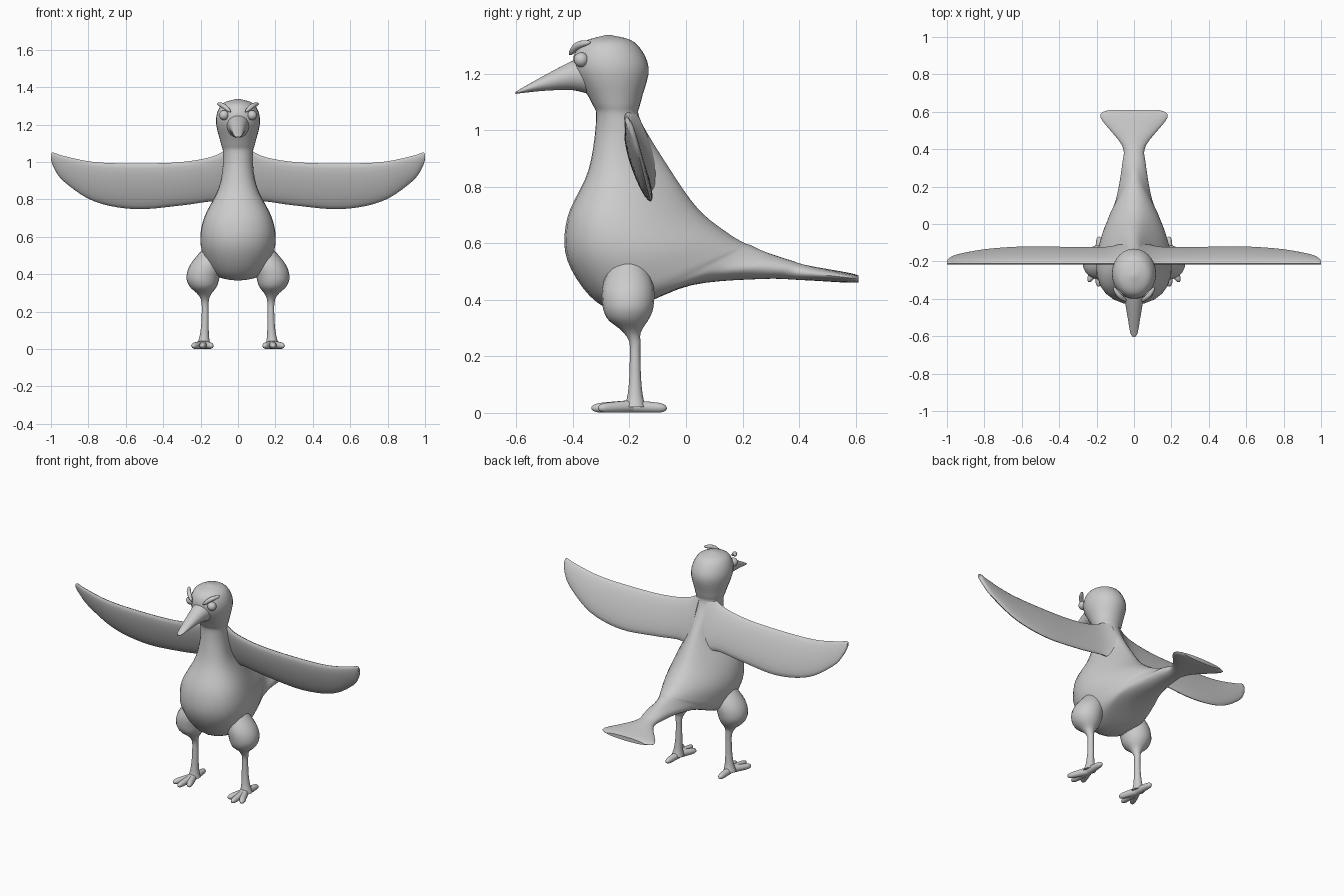
import bpy, bmesh, math
from mathutils import Vector as V

if "Cube" in bpy.data.objects:
    bpy.data.objects.remove(bpy.data.objects["Cube"])


def spline(rows, k=5):
    """Catmull-Rom refinement of a few key rows."""
    out, last = [], len(rows) - 1
    for i in range(last):
        p0, p1, p2, p3 = (rows[min(max(j, 0), last)] for j in range(i - 1, i + 3))
        for s in range(k):
            t = s / k
            out.append([b + t * (c - a) / 2 + t * t * (a - 2.5 * b + 2 * c - d / 2)
                        + t ** 3 * (1.5 * (b - c) + (d - a) / 2)
                        for a, b, c, d in zip(p0, p1, p2, p3)])
    return out + [list(rows[-1])]


def ring(c, u, v, n=20, egg=0.0):
    """Oval section with half axes u and v; egg makes the +u half fuller."""
    angles = [2 * math.pi * i / n for i in range(n)]
    return [V(c) + V(u) * math.cos(a) + V(v) * math.sin(a) * (1 + egg * math.cos(a)) for a in angles]


def loft(name, chains, mirror=False):
    """Skin chains of rings into one smooth object."""
    bm = bmesh.new()
    for rings in chains:
        rows = [[bm.verts.new(p) for p in r] for r in rings]
        for a, b in zip(rows, rows[1:]):
            for i in range(len(a)):
                bm.faces.new((a[i - 1], a[i], b[i], b[i - 1]))
        bm.faces.new(rows[0])
        bm.faces.new(rows[-1])
    bmesh.ops.recalc_face_normals(bm, faces=bm.faces)
    me = bpy.data.meshes.new(name)
    bm.to_mesh(me)
    bm.free()
    ob = bpy.data.objects.new(name, me)
    bpy.context.collection.objects.link(ob)
    if mirror:
        ob.modifiers.new("mirror", 'MIRROR').use_mirror_merge = False
    bpy.context.view_layer.objects.active = ob
    ob.select_set(True)
    bpy.ops.object.shade_smooth_by_angle(angle=math.radians(50))
    ob.select_set(False)


def side_ring(fy, fz, by, bz, w):
    """Section between two side-outline points; the torso narrows toward its back."""
    f, b = V((0, fy, fz)), V((0, by, bz))
    egg = max(0, min(.35, 3 * (1.04 - bz), 4 * ((f - b).length - .17)))
    return ring((f + b) / 2, (f - b) / 2, (w, 0, 0), 28, egg)


# head, neck, body and tail: front/under point, back point, half width
body = [(-.285, 1.337, -.265, 1.337, .01), (-.375, 1.305, -.18, 1.31, .088),
        (-.398, 1.22, -.132, 1.22, .118), (-.335, 1.10, -.16, 1.10, .092),
        (-.318, 1.04, -.163, 1.04, .08), (-.345, .86, -.075, .89, .095),
        (-.42, .69, .04, .725, .172), (-.42, .54, .15, .635, .192),
        (-.32, .395, .21, .60, .165), (-.20, .37, .23, .593, .135),
        (.02, .452, .28, .57, .092), (.27, .474, .37, .54, .063),
        (.41, .47, .43, .522, .064), (.57, .461, .57, .497, .18), (.61, .462, .61, .487, .135)]
loft("body", [[side_ring(*r) for r in spline(body)]])

# beak: y, top z, bottom z, half width
beak = [(-.32, 1.28, 1.12, .07), (-.40, 1.247, 1.142, .052), (-.50, 1.195, 1.14, .034),
        (-.58, 1.15, 1.132, .02), (-.604, 1.136, 1.129, .006)]
loft("beak", [[side_ring(y, t, y, b, w) for y, t, b, w in spline(beak)]])

# wings: x, top z, bottom z; the lower edge sweeps back
wing = [(.03, 1.10, .76), (.12, 1.035, .79), (.3, 1.0, .768), (.55, .992, .748),
        (.77, 1.0, .79), (.93, 1.032, .895), (.985, 1.05, .97), (1.0, 1.045, 1.015)]
rows = []
for x, t, b in spline(wing):
    h, th = (t - b) / 2, .006 + .075 * (t - b)
    rows.append(ring((x, -.212 + .36 * h, (t + b) / 2), (0, -.36 * h, h), (0, th * .94, th * .34)))
loft("wings", [rows], True)

# legs with round thighs: z, x, radius
leg = [(.56, .12, .045), (.46, .165, .085), (.39, .186, .089), (.335, .186, .073),
       (.27, .177, .023), (.16, .176, .019), (.07, .18, .025), (.02, .184, .037)]
rows = []
for z, x, r in spline(leg):
    y = -.18 - .025 * min(1, max(0, (z - .25) / .08))
    rows.append(ring((x, y, z), (r, 0, 0), (0, r * 1.03, 0)))
loft("legs", [rows], True)

# feet: three front toes and one back toe
toes = []
for tx, ty in ((.243, -.31), (.19, -.335), (.139, -.30), (.187, -.068)):
    a, b = V((.183, -.19, 0)), V((tx, ty, 0))
    side = (b - a).normalized().cross(V((0, 0, 1)))
    toe = []
    for i in range(13):
        t = math.sin(math.pi / 2 * i / 12)
        r = (.023 - .006 * t) * max(.15, math.sqrt(1 - t ** 10))
        toe.append(ring(a.lerp(b, t) + V((0, 0, .023 - .006 * t)), side * r, (0, 0, r), 14))
    toes.append(toe)
loft("feet", toes, True)

# brows: slanted bent rolls above the eyes
path = spline([(.040, -.412, 1.268), (.078, -.383, 1.300), (.109, -.338, 1.312)], 6)
rows = []
for i, p in enumerate(path):
    r = .013 * max(.2, math.sin(math.pi * i / (len(path) - 1)) ** .5)
    d = (V(path[min(i + 1, len(path) - 1)]) - V(path[max(i - 1, 0)])).normalized()
    u = d.cross(V((0, 0, 1))).normalized()
    rows.append(ring(p, u * r, u.cross(d) * r, 12))
loft("brows", [rows], True)

# eyes
for s, side in ((1, "left"), (-1, "right")):
    bpy.ops.mesh.primitive_uv_sphere_add(segments=24, ring_count=14, radius=.026,
                                         location=(s * .075, -.371, 1.25))
    bpy.context.object.name = side + "_eye"
    bpy.ops.object.shade_smooth()
    bpy.context.object.select_set(False)
